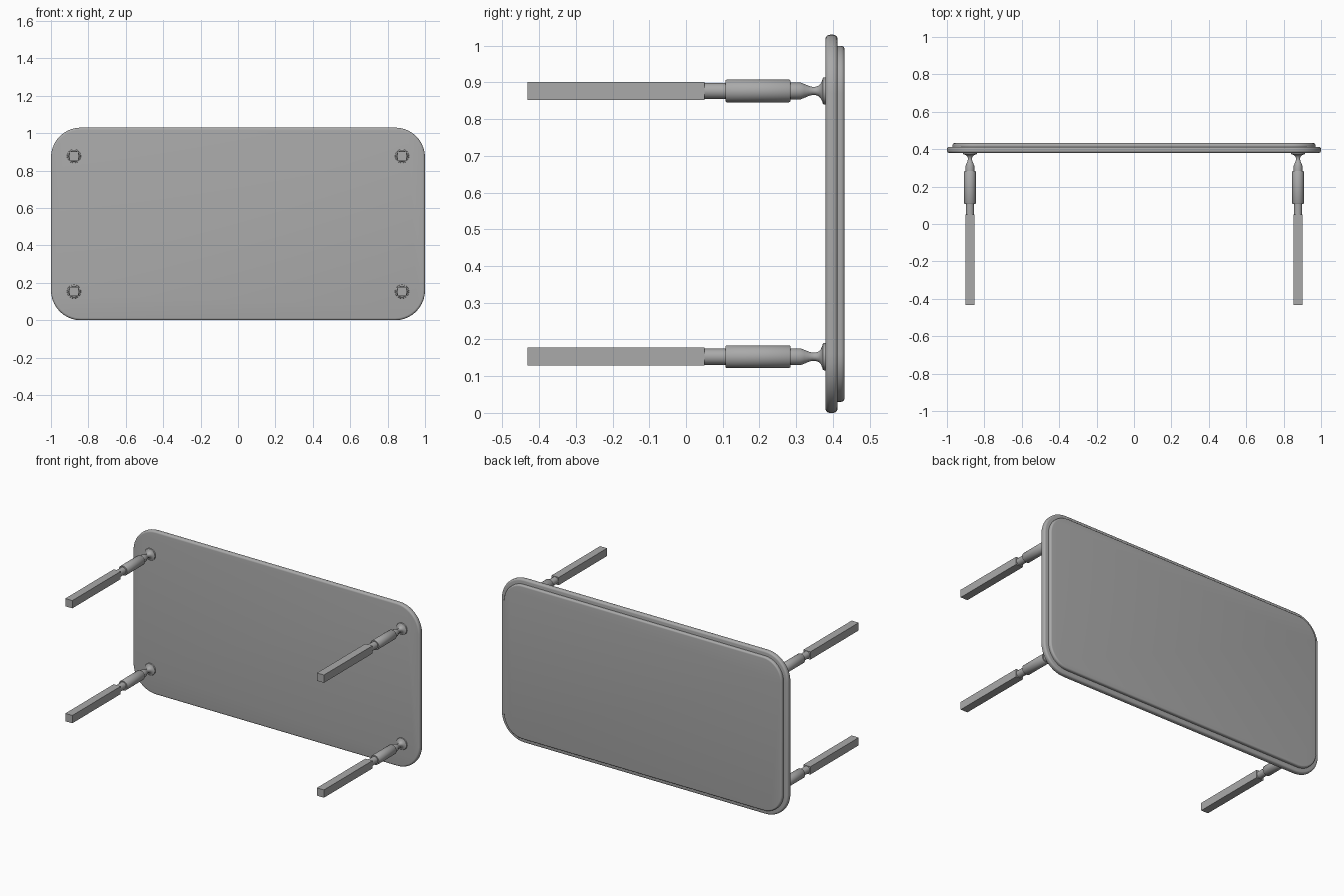
import bpy, bmesh, math

old = bpy.data.objects.get("Cube")
if old:
    bpy.data.objects.remove(old, do_unlink=True)

grey = bpy.data.materials.new("plain grey")
grey.use_nodes = True
colour = (0.4, 0.4, 0.4, 1)
grey.diffuse_color = colour
grey.node_tree.nodes["Principled BSDF"].inputs["Base Color"].default_value = colour

CENTRE_Z = 0.515
HALF_W, HALF_H, CORNER = 1.0, 0.515, 0.16


def rounded_ring(inset, y, steps=10):
    """Rounded rectangle outline in the xz plane."""
    r = CORNER - inset
    pts = []
    for quarter, (sx, sz) in enumerate([(1, 1), (-1, 1), (-1, -1), (1, -1)]):
        for i in range(steps + 1):
            a = (quarter + i / steps) * math.pi / 2
            pts.append((sx * (HALF_W - CORNER) + r * math.cos(a), y,
                        CENTRE_Z + sz * (HALF_H - CORNER) + r * math.sin(a)))
    return pts


def round_ring(x, z, radius, y, sides=32):
    """Circle around a leg axis."""
    angles = [2 * math.pi * i / sides for i in range(sides)]
    return [(x + radius * math.cos(a), y, z + radius * math.sin(a)) for a in angles]


def loft(name, rings):
    """Skin a stack of equal rings and cap both ends."""
    bm = bmesh.new()
    loops = [[bm.verts.new(p) for p in ring] for ring in rings]
    n = len(loops[0])
    for a, b in zip(loops, loops[1:]):
        for i in range(n):
            j = (i + 1) % n
            bm.faces.new((a[i], a[j], b[j], b[i]))
    bm.faces.new(loops[0])
    bm.faces.new(loops[-1])
    bmesh.ops.recalc_face_normals(bm, faces=bm.faces)
    mesh = bpy.data.meshes.new(name)
    bm.to_mesh(mesh)
    bm.free()
    mesh.materials.append(grey)
    obj = bpy.data.objects.new(name, mesh)
    bpy.context.collection.objects.link(obj)
    bpy.ops.object.select_all(action='DESELECT')
    obj.select_set(True)
    bpy.context.view_layer.objects.active = obj
    bpy.ops.object.shade_smooth_by_angle(angle=math.radians(35))
    return obj


def slab(name, inset, y0, y1, front_round, back_round, steps=5):
    """Rounded board with softened front and back edges."""
    arc = [i / steps * math.pi / 2 for i in range(steps + 1)]
    front = [(inset + front_round * (1 - math.sin(a)),
              y0 + front_round * (1 - math.cos(a))) for a in arc]
    back = [(inset + back_round * (1 - math.cos(a)),
             y1 - back_round * (1 - math.sin(a))) for a in arc]
    return loft(name, [rounded_ring(i, y) for i, y in front + back])


# Table top: a wide board and a smaller raised panel behind it
slab("table_top_board", 0.0, 0.38, 0.413, 0.012, 0.012)
slab("table_top_panel", 0.03, 0.405, 0.432, 0.003, 0.01)

# Turned part of a leg: (radius, y)
turning = [(0.022, 0.04), (0.022, 0.108), (0.029, 0.108), (0.031, 0.111),
           (0.031, 0.281), (0.029, 0.284), (0.023, 0.284), (0.023, 0.312),
           (0.019, 0.322), (0.014, 0.334), (0.011, 0.344), (0.011, 0.352),
           (0.014, 0.361), (0.02, 0.367), (0.029, 0.371), (0.036, 0.373),
           (0.037, 0.376), (0.037, 0.383)]

for side, sx in (("left", 1), ("right", -1)):
    for level, sz in (("upper", 1), ("lower", -1)):
        x, z = sx * 0.877, CENTRE_Z + sz * 0.362
        loft(f"{level}_{side}_leg_turning",
             [round_ring(x, z, r, y) for r, y in turning])
        h = 0.0245
        corners = [(-h, -h), (h, -h), (h, h), (-h, h)]
        loft(f"{level}_{side}_leg_post",
             [[(x + cx, y, z + cz) for cx, cz in corners] for y in (-0.432, 0.05)])
